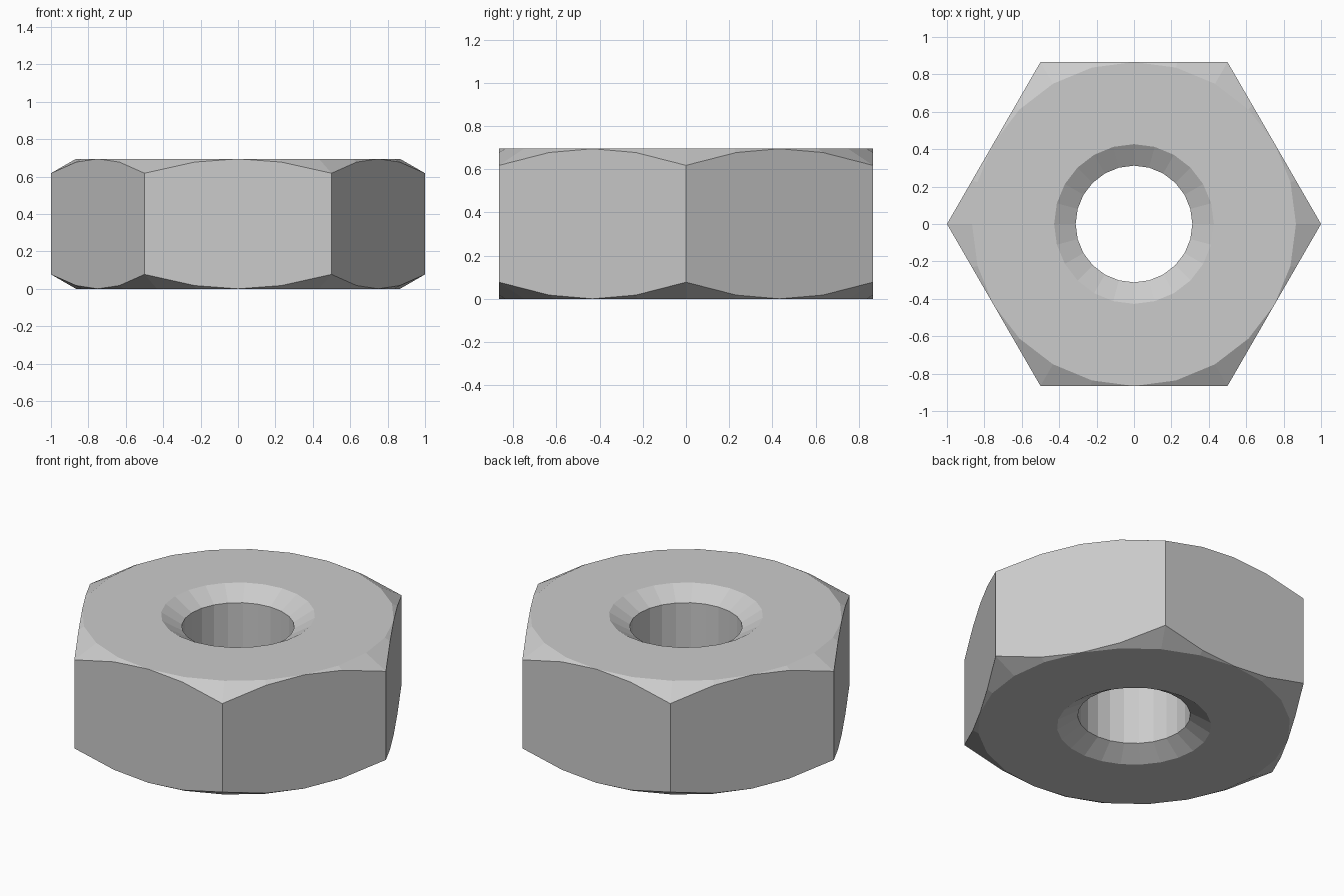
import bpy, bmesh
from math import cos, radians, pi

if "Cube" in bpy.data.objects:
    bpy.data.objects.remove(bpy.data.objects["Cube"])

SIDES = 24
H = 0.695          # nut height
FLAT = cos(pi / 6) # centre to flat
DROP = 0.077       # chamfer depth at the corners
HOLE, SINK, SINK_DEPTH = 0.312, 0.427, 0.07


def hex_radius(a):
    """Distance from centre to the hexagon outline at angle a."""
    return FLAT / cos((a % (pi / 3)) - pi / 6)


def chamfer(a):
    return DROP * (hex_radius(a) - FLAT) / (1 - FLAT)


# Closed cross-section, as (radius, height) functions of the angle
section = [
    lambda a: (HOLE, SINK_DEPTH),
    lambda a: (SINK, 0),
    lambda a: (FLAT, 0),
    lambda a: (hex_radius(a), chamfer(a)),
    lambda a: (hex_radius(a), H - chamfer(a)),
    lambda a: (FLAT, H),
    lambda a: (SINK, H),
    lambda a: (HOLE, H - SINK_DEPTH),
]

# Sweep the section around the axis
bm = bmesh.new()
rings = []
for i in range(SIDES):
    a = radians(360 / SIDES * i)
    ring = []
    for point in section:
        r, z = point(a)
        ring.append(bm.verts.new((r * cos(a), r * cos(a - pi / 2), z)))
    rings.append(ring)

n = len(section)
for i in range(SIDES):
    p, q = rings[i], rings[(i + 1) % SIDES]
    for j in range(n):
        k = (j + 1) % n
        bm.faces.new((p[j], q[j], q[k], p[k]))

# Join the points where the chamfer meets the middle of each flat
bmesh.ops.remove_doubles(bm, verts=bm.verts, dist=1e-4)
bmesh.ops.recalc_face_normals(bm, faces=bm.faces)

mesh = bpy.data.meshes.new("hex_nut")
bm.to_mesh(mesh)
bm.free()
nut = bpy.data.objects.new("hex_nut", mesh)
bpy.context.collection.objects.link(nut)
